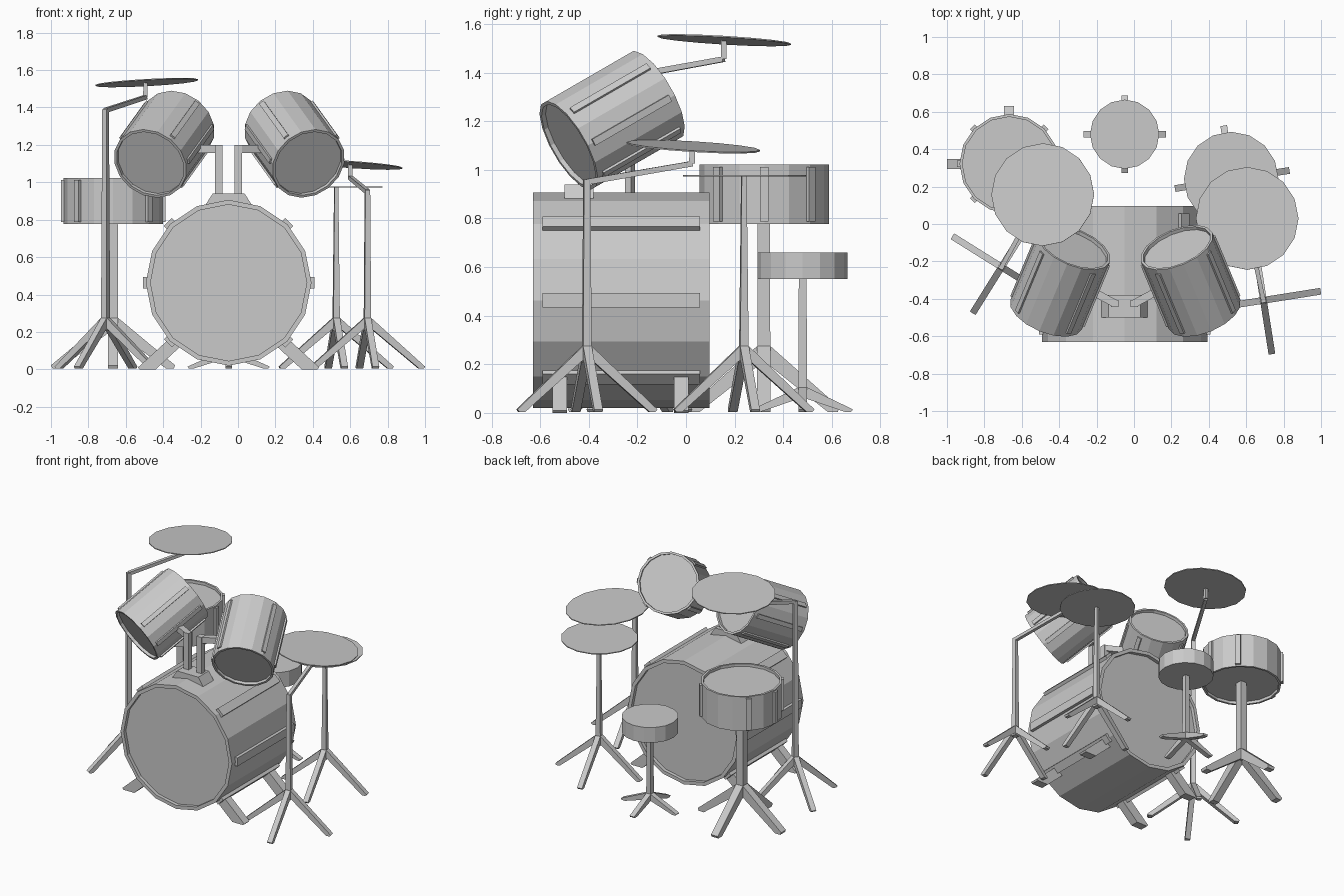
import bpy, bmesh, math
from mathutils import Vector, Matrix

cube = bpy.data.objects.get("Cube")
if cube:
    bpy.data.objects.remove(cube, do_unlink=True)

GREY = (0.59, 0.59, 0.59, 1)
grey = bpy.data.materials.new("light_grey")
grey.use_nodes = True
grey.diffuse_color = GREY
grey.node_tree.nodes["Principled BSDF"].inputs["Base Color"].default_value = GREY

MID = -0.05        # x of the bass drum, shared by the mirrored parts
SIDES = 16
LUGS = (0, 45, 135, 180, 225, 315)


def finish(name, bm):
    bmesh.ops.recalc_face_normals(bm, faces=bm.faces)
    mesh = bpy.data.meshes.new(name)
    bm.to_mesh(mesh)
    bm.free()
    mesh.materials.append(grey)
    obj = bpy.data.objects.new(name, mesh)
    bpy.context.collection.objects.link(obj)


def frame(origin, axis):
    """Matrix whose z runs along axis and whose x stays level."""
    z = Vector(axis).normalized()
    x = z.cross(Vector((0, 0, 1)))
    x = x.normalized() if x.length > 0.2 else Vector((1, 0, 0))
    m = Matrix((x, z.cross(x), z)).transposed().to_4x4()
    m.translation = origin
    return m


def lathe(bm, profile, matrix):
    """Closed round solid from (radius, height) points."""
    rings = []
    for r, z in profile:
        n = 1 if r == 0 else SIDES
        turn = [2 * math.pi * i / SIDES for i in range(n)]
        rings.append([bm.verts.new(matrix @ Vector((r * math.cos(a), r * math.sin(a), z))) for a in turn])
    for a, b in zip(rings, rings[1:]):
        if len(a) == 1:
            bm.faces.new(b)
        elif len(b) == 1:
            bm.faces.new(a)
        else:
            for i in range(SIDES):
                j = (i + 1) % SIDES
                bm.faces.new((a[i], a[j], b[j], b[i]))


def box(bm, size, matrix):
    bmesh.ops.create_cube(bm, size=1, matrix=matrix @ Matrix.Diagonal((*size, 1)))


def bar(bm, start, end, w0, w1, turn=0):
    """Square rod that can taper."""
    start, end = Vector(start), Vector(end)
    m = frame((start + end) / 2, end - start) @ Matrix.Rotation(math.radians(45 + turn), 4, 'Z')
    bmesh.ops.create_cone(bm, cap_ends=True, segments=4, radius1=w0 * 0.707,
                          radius2=w1 * 0.707, depth=(end - start).length, matrix=m)


def prism(bm, outline, width, matrix):
    """Outline in local x and z, given a width along local y."""
    a, b = [[bm.verts.new(matrix @ Vector((x, s * width / 2, z))) for x, z in outline] for s in (-1, 1)]
    bm.faces.new(a)
    bm.faces.new(b[::-1])
    for i in range(len(a)):
        j = (i + 1) % len(a)
        bm.faces.new((a[i], a[j], b[j], b[i]))


def drum(name, start, end, radius, lug, rim=0.015, recess=0.02):
    """Shell with recessed heads and long tension lugs."""
    start, end = Vector(start), Vector(end)
    length = (end - start).length
    m = frame(start, end - start)
    inner = radius - rim
    half = [(0, recess), (inner, recess), (inner, 0), (radius, 0)]
    bm = bmesh.new()
    lathe(bm, half + [(r, length - z) for r, z in reversed(half)], m)
    finish(name, bm)
    bm = bmesh.new()
    for a in LUGS:
        spot = Matrix.Rotation(math.radians(a), 4, 'Z') @ Matrix.Translation((radius, 0, length / 2))
        box(bm, (lug[0], lug[1], length * lug[2]), m @ spot)
    finish(name + "_lugs", bm)


def tripod(name, x, y, top, turn, reach=0.31, rise=0.275, width=0.036, tip=0.024):
    """Pole on four splayed feet, one pair slightly shorter."""
    bm = bmesh.new()
    bar(bm, (x, y, rise * 0.75), (x, y, top), width, tip, turn)
    for k in range(4):
        m = Matrix.Translation((x, y, 0)) @ Matrix.Rotation(math.radians(turn + 90 * k), 4, 'Z')
        end = reach * (0.94 if k % 2 else 1)
        prism(bm, [(0, rise), (width / 2, rise), (end, width * 0.4), (end - 0.008, 0.004),
                   (end - width * 0.9, 0.004), (0, rise - width * 1.15)], width, m)
    finish(name, bm)


def cymbal(name, centre, radius, normal):
    bm = bmesh.new()
    lathe(bm, [(0, -0.003), (radius, -0.003), (radius, 0.003), (0, 0.003)],
          Matrix.Translation(centre) @ Vector((0, 0, 1)).rotation_difference(Vector(normal)).to_matrix().to_4x4())
    finish(name, bm)


def boom(name, points):
    bm = bmesh.new()
    for a, b in zip(points, points[1:]):
        bar(bm, a, b, 0.024, 0.022)
    finish(name, bm)


# Bass drum and its four angled feet
drum("bass_drum", (MID, -0.63, 0.463), (MID, 0.097, 0.463), 0.443, (0.032, 0.06, 0.89),
     rim=0.025, recess=0.025)
bm = bmesh.new()
for side in (-1, 1):
    for y in (-0.52, -0.02):
        m = Matrix.Translation((MID, y, 0)) @ Matrix.Diagonal((side, 1, 1, 1))
        prism(bm, [(0.26, 0.12), (0.31, 0.17), (0.485, 0.01), (0.475, 0), (0.39, 0)], 0.06, m)
finish("bass_drum_feet", bm)

# Mounted toms and their holder
bm = bmesh.new()
prism(bm, [(-0.13, 0.87), (0.13, 0.87), (0.085, 0.94), (-0.085, 0.94)], 0.12,
      Matrix.Translation((MID, -0.44, 0)))
for side in (-1, 1):
    x = MID + side * 0.052
    bar(bm, (x, -0.425, 0.92), (x, -0.425, 1.2), 0.04, 0.04)
    bar(bm, (x, -0.425, 1.178), (MID + side * 0.19, -0.35, 1.178), 0.042, 0.042)
finish("tom_holder", bm)
for name, side in (("right_tom", -1), ("left_tom", 1)):
    drum(name, (MID + side * 0.423 + 0.004, -0.483, 1.10), (MID + side * 0.274 + 0.004, -0.125, 1.307),
         0.207, (0.016, 0.03, 0.88))

# Floor tom on its stand
drum("floor_tom", (-0.667, 0.322, 0.777), (-0.667, 0.322, 1.022), 0.266, (0.026, 0.036, 0.92))
tripod("floor_tom_stand", -0.668, 0.32, 0.8, 0, reach=0.332, width=0.054, tip=0.05)

# Stool
bm = bmesh.new()
lathe(bm, [(0, 0.55), (0.185, 0.55), (0.185, 0.66), (0, 0.66)], Matrix.Translation((MID, 0.48, 0)))
finish("stool_seat", bm)
tripod("stool_stand", MID, 0.48, 0.56, 0, reach=0.22, rise=0.105, width=0.036, tip=0.032)

# Hi-hat
cymbal("hi_hat_cymbal", (0.52, 0.24, 0.975), 0.253, (0, 0, 1))
tripod("hi_hat_stand", 0.525, 0.238, 0.975, 9, tip=0.02)

# Crash cymbals on boom stands
cymbal("right_crash_cymbal", (-0.488, 0.157, 1.533), 0.275, (-0.055, 0.06, 1))
tripod("right_crash_stand", -0.708, -0.23, 1.39, 148, tip=0.026)
boom("right_crash_arm", [(-0.708, -0.23, 1.385), (-0.495, 0.155, 1.455), (-0.495, 0.155, 1.533)])
cymbal("left_crash_cymbal", (0.605, 0.03, 1.095), 0.275, (0.07, 0.06, 1))
tripod("left_crash_stand", 0.692, -0.408, 0.96, 9, tip=0.026)
boom("left_crash_arm", [(0.692, -0.408, 0.95), (0.6, 0.025, 1.025), (0.6, 0.025, 1.095)])
